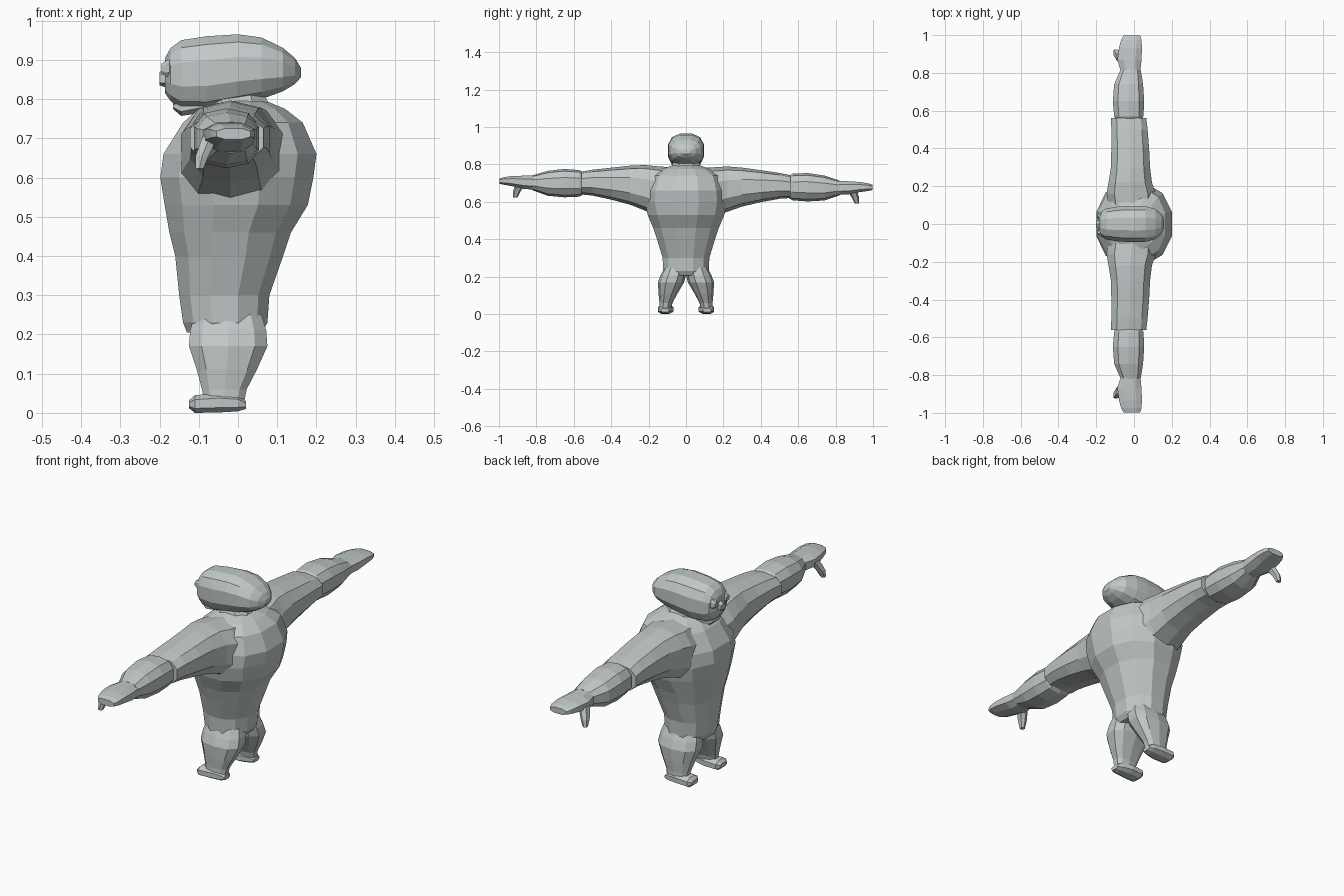
import bpy, bmesh, math
from mathutils import Vector

grey = bpy.data.materials.new("pale_grey")
grey.diffuse_color = (0.53, 0.58, 0.57, 1)


def loft(name, axis, rings, n=10, power=0.8, side=1, tilt=0.0):
    """Skin rounded rings (t, a_min, a_max, b_min, b_max) along an axis.
    a, b are x,y for axis z; x,z for axis y; y,z for axis x."""
    unit = []
    for i in range(n):
        a = math.tau * (i + 0.5) / n
        c, s = math.cos(a), math.sin(a)
        unit.append((math.copysign(abs(c) ** power, c), math.copysign(abs(s) ** power, s)))
    mu, mv = max(u for u, v in unit), max(v for u, v in unit)
    bm = bmesh.new()
    loops = []
    for t, a0, a1, b0, b1 in rings:
        loop = []
        for u, v in unit:
            a = (a0 + a1) / 2 + u / mu * (a1 - a0) / 2
            b = (b0 + b1) / 2 + v / mv * (b1 - b0) / 2
            p = {"x": (t, a, b), "y": (a, t, b), "z": (a, b, t)}[axis]
            y = p[1] * side
            loop.append(bm.verts.new((p[0], y, p[2] - tilt * y)))
        loops.append(loop)
    for lo, hi in zip(loops, loops[1:]):
        for i in range(n):
            j = (i + 1) % n
            bm.faces.new((lo[i], lo[j], hi[j], hi[i]))
    bm.faces.new(loops[0])
    bm.faces.new(loops[-1])
    bmesh.ops.recalc_face_normals(bm, faces=bm.faces)
    mesh = bpy.data.meshes.new(name)
    bm.to_mesh(mesh)
    bm.free()
    mesh.materials.append(grey)
    ob = bpy.data.objects.new(name, mesh)
    bpy.context.collection.objects.link(ob)
    return ob


# Barrel torso, narrow at the hips and broad at the shoulders
loft("torso", "z", [
    (0.205, -0.13, 0.06, -0.11, 0.11),
    (0.23, -0.14, 0.075, -0.122, 0.122),
    (0.30, -0.15, 0.08, -0.125, 0.125),
    (0.40, -0.16, 0.115, -0.155, 0.155),
    (0.46, -0.175, 0.135, -0.175, 0.175),
    (0.53, -0.187, 0.178, -0.205, 0.205),
    (0.60, -0.198, 0.192, -0.22, 0.22),
    (0.66, -0.19, 0.20, -0.215, 0.215),
    (0.74, -0.14, 0.165, -0.19, 0.19),
    (0.775, -0.10, 0.12, -0.13, 0.13),
    (0.80, -0.05, 0.06, -0.06, 0.06)], n=12, power=0.9)

# Neck
loft("neck", "z", [(0.76, -0.09, 0.09, -0.09, 0.09),
                   (0.83, -0.07, 0.06, -0.06, 0.06)], n=8)

# Long, flattened head
loft("head", "x", [
    (-0.186, -0.04, 0.04, 0.815, 0.905),
    (-0.172, -0.068, 0.068, 0.795, 0.93),
    (-0.145, -0.082, 0.082, 0.775, 0.95),
    (-0.08, -0.093, 0.093, 0.772, 0.96),
    (0.0, -0.096, 0.096, 0.787, 0.965),
    (0.06, -0.094, 0.094, 0.80, 0.957),
    (0.115, -0.08, 0.08, 0.82, 0.93),
    (0.145, -0.052, 0.052, 0.838, 0.905),
    (0.16, -0.022, 0.022, 0.855, 0.88)], n=12, power=0.8)

# Nose and chin
loft("nose", "x", [(-0.20, -0.016, 0.016, 0.835, 0.868),
                   (-0.17, -0.025, 0.025, 0.825, 0.89)], n=6)
loft("chin", "x", [(-0.166, -0.03, 0.03, 0.775, 0.79),
                   (-0.145, -0.042, 0.042, 0.757, 0.80),
                   (-0.09, -0.05, 0.05, 0.765, 0.82)], n=8)

for side, word in ((-1, "right"), (1, "left")):
    # Raised round eyes
    loft(word + "_eye", "x", [(-0.195, 0.034, 0.054, 0.865, 0.89),
                              (-0.18, 0.026, 0.062, 0.856, 0.90),
                              (-0.15, 0.026, 0.062, 0.856, 0.90)], n=8, side=side)

    # Upper arm merging into the shoulder
    loft(word + "_upper_arm", "y", [
        (0.06, -0.13, 0.12, 0.48, 0.782),
        (0.16, -0.145, 0.115, 0.525, 0.788),
        (0.22, -0.135, 0.095, 0.55, 0.793),
        (0.30, -0.122, 0.085, 0.58, 0.788),
        (0.40, -0.12, 0.08, 0.605, 0.776),
        (0.50, -0.12, 0.072, 0.625, 0.763),
        (0.56, -0.122, 0.065, 0.63, 0.752)], n=10, side=side, tilt=0.017)

    # Bulging forearm, wrist and flat hand
    loft(word + "_forearm", "y", [
        (0.54, -0.09, 0.035, 0.635, 0.74),
        (0.57, -0.105, 0.05, 0.618, 0.76),
        (0.65, -0.112, 0.054, 0.613, 0.765),
        (0.74, -0.105, 0.048, 0.62, 0.753),
        (0.82, -0.07, 0.035, 0.648, 0.728)], n=10, side=side, tilt=0.017)
    loft(word + "_hand", "y", [
        (0.80, -0.068, 0.033, 0.65, 0.726),
        (0.87, -0.088, 0.04, 0.655, 0.725),
        (0.93, -0.08, 0.042, 0.668, 0.722),
        (0.975, -0.068, 0.04, 0.675, 0.715),
        (0.998, -0.055, 0.032, 0.68, 0.708)], n=8, side=side, tilt=0.017)

    # Thumb hanging from the front of the hand
    loft(word + "_thumb", "z", [(0.607, -0.108, -0.088, 0.902, 0.925),
                                (0.64, -0.108, -0.075, 0.885, 0.925),
                                (0.69, -0.09, -0.05, 0.85, 0.91)],
         n=6, side=side, tilt=0.017)

    # Short leg tapering to the ankle
    loft(word + "_leg", "z", [
        (0.025, -0.085, 0.015, 0.08, 0.143),
        (0.06, -0.092, 0.022, 0.072, 0.142),
        (0.11, -0.105, 0.048, 0.045, 0.147),
        (0.17, -0.125, 0.075, 0.01, 0.15),
        (0.21, -0.122, 0.072, 0.0, 0.135),
        (0.25, -0.11, 0.06, 0.0, 0.115)], n=10, side=side)

    # Flat foot pointing forward
    loft(word + "_foot", "x", [
        (-0.125, 0.085, 0.135, 0.012, 0.032),
        (-0.11, 0.07, 0.15, 0.0, 0.045),
        (-0.05, 0.068, 0.15, 0.001, 0.05),
        (0.0, 0.08, 0.145, 0.004, 0.045),
        (0.02, 0.09, 0.135, 0.01, 0.03)], n=8, side=side)
